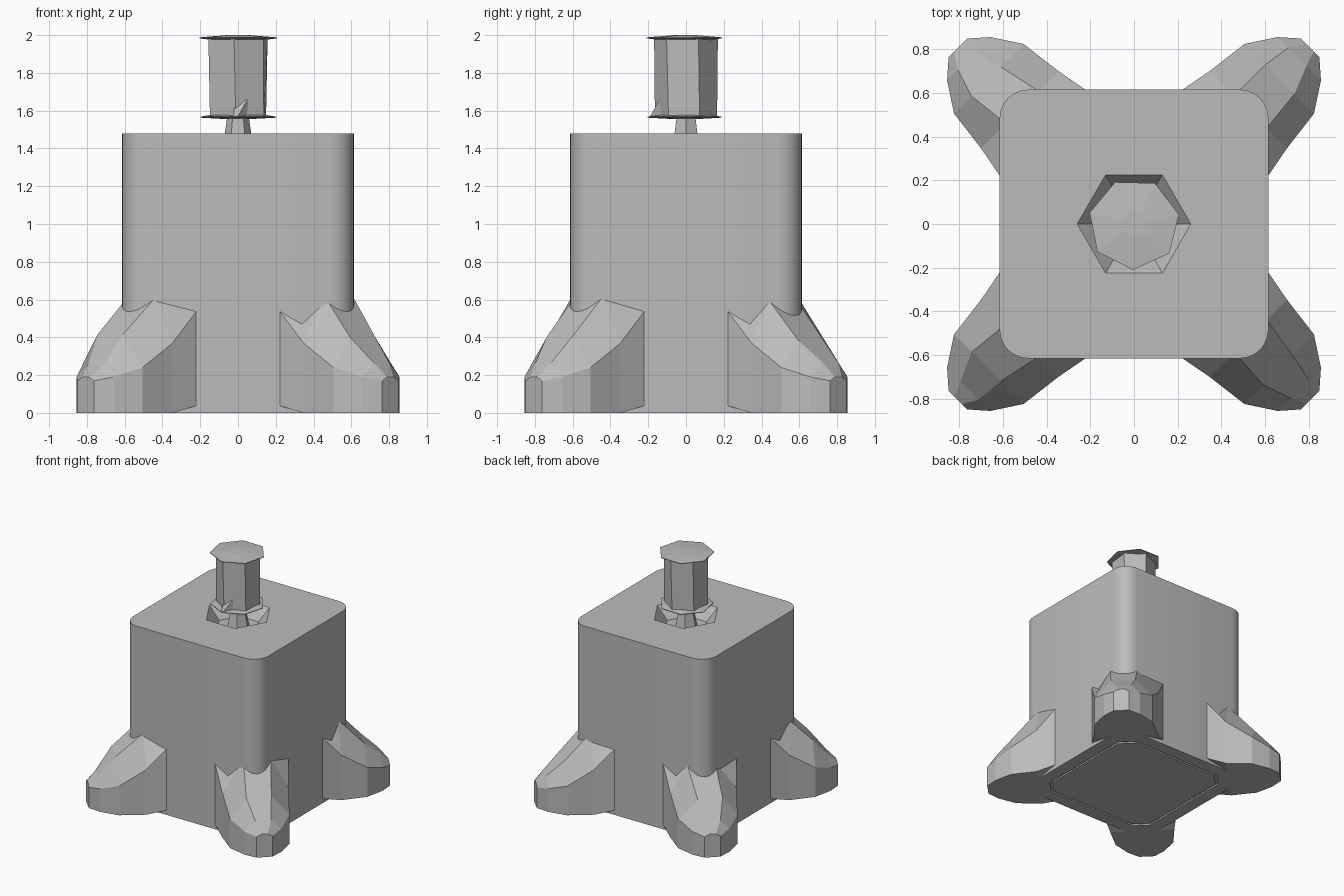
import bpy
import bmesh
import math
import random
from mathutils import Vector, Matrix

random.seed(4)
cube = bpy.data.objects.get("Cube")
if cube:
    bpy.data.objects.remove(cube)

grey = bpy.data.materials.new("plain_grey")
grey.use_nodes = True
grey.diffuse_color = (0.5, 0.5, 0.5, 1)
grey.node_tree.nodes["Principled BSDF"].inputs["Base Color"].default_value = (0.5, 0.5, 0.5, 1)


def finish(name, bm, smooth=False):
    bmesh.ops.recalc_face_normals(bm, faces=bm.faces)
    mesh = bpy.data.meshes.new(name)
    bm.to_mesh(mesh)
    bm.free()
    mesh.materials.append(grey)
    obj = bpy.data.objects.new(name, mesh)
    bpy.context.collection.objects.link(obj)
    if smooth:
        bpy.ops.object.select_all(action='DESELECT')
        obj.select_set(True)
        bpy.context.view_layer.objects.active = obj
        bpy.ops.object.shade_smooth_by_angle(angle=math.radians(30))
    return obj


def add_loop(bm, points):
    return [bm.verts.new(p) for p in points]


def bridge(bm, a, b):
    n = len(a)
    for i in range(n):
        j = (i + 1) % n
        bm.faces.new((a[i], a[j], b[j], b[i]))


def fill_between(bm, *loops):
    edges = []
    for loop in loops:
        for i, v in enumerate(loop):
            w = loop[(i + 1) % len(loop)]
            edges.append(bm.edges.get((v, w)) or bm.edges.new((v, w)))
    bmesh.ops.triangle_fill(bm, edges=edges, use_beauty=True, normal=(0, 0, 1))


def loft(name, sections):
    bm = bmesh.new()
    loops = [add_loop(bm, s) for s in sections]
    for a, b in zip(loops, loops[1:]):
        bridge(bm, a, b)
    bm.faces.new(loops[0])
    bm.faces.new(loops[-1])
    return finish(name, bm)


def ring(sides, radius, z, turn=0.0):
    return [(radius * math.cos(turn + math.tau * i / sides),
             radius * math.sin(turn + math.tau * i / sides), z) for i in range(sides)]


def rounded_square(half, radius, z, steps):
    pts = []
    for q in range(4):
        base = q * math.pi / 2
        c = Matrix.Rotation(base, 2) @ Vector((half - radius, half - radius))
        for i in range(steps + 1):
            a = base + math.pi / 2 * i / steps
            pts.append((c.x + radius * math.cos(a), c.y + radius * math.sin(a), z))
    return pts


# Block with a hexagonal socket in its top and a thin groove underneath
bm = bmesh.new()
bottom = add_loop(bm, rounded_square(0.615, 0.13, 0, 6))
top = add_loop(bm, rounded_square(0.615, 0.13, 1.48, 6))
bridge(bm, bottom, top)
rim = add_loop(bm, ring(6, 0.26, 1.48))
floor = add_loop(bm, ring(6, 0.17, 1.38))
bridge(bm, rim, floor)
bm.faces.new(floor)
fill_between(bm, top, rim)
groove = [add_loop(bm, rounded_square(h, 0.1, z, 1))
          for h, z in ((0.51, 0), (0.51, 0.012), (0.495, 0.012), (0.495, 0))]
for a, b in zip(groove, groove[1:]):
    bridge(bm, a, b)
bm.faces.new(groove[-1])
fill_between(bm, bottom, groove[0])
finish("block", bm, smooth=True)

# Faceted feet: distance out, half width, underside, shoulder and crest heights
FOOT = [(0.58, 0.28, 0.04, 0.55, 0.61),
        (0.74, 0.25, 0, 0.37, 0.60),
        (0.94, 0.225, 0, 0.24, 0.40),
        (1.07, 0.14, 0, 0.19, 0.25),
        (1.14, 0.06, 0, 0.17, 0.19)]
CORNERS = ["back_left", "back_right", "front_right", "front_left"]
for k, corner in enumerate(CORNERS):
    turn = Matrix.Rotation(math.pi / 4 + k * math.pi / 2, 3, 'Z')
    sections = []
    for i, (u, w, low, shoulder, crest) in enumerate(FOOT):
        wobble = 0.02 if 0 < i < 4 else 0
        crest += random.uniform(-wobble, wobble)
        side = random.uniform(-wobble, wobble)
        pts = [(u, -w, low), (u, w, low), (u, w, shoulder),
               (u, 0.42 * w + side, crest), (u, -0.42 * w + side, crest),
               (u, -w, shoulder)]
        sections.append([turn @ Vector(p) for p in pts])
    loft(corner + "_foot", sections)

# Neck rising from the socket to the knob
loft("neck", [ring(6, 0.09, 1.38), ring(6, 0.07, 1.48), ring(6, 0.055, 1.58)])

# Hexagonal knob between two thin flanges
loft("knob", [ring(6, 0.165, 1.57, 0.45), ring(6, 0.17, 1.98, 0.4)])
loft("upper_flange", [ring(7, 0.15, 1.975, 0.2), ring(7, 0.21, 1.983, 0.2),
                      ring(7, 0.21, 1.988, 0.2), ring(7, 0.06, 2.0, 0.2)])
loft("lower_flange", [ring(7, 0.06, 1.555, 0.2), ring(7, 0.205, 1.563, 0.2),
                      ring(7, 0.205, 1.568, 0.2), ring(7, 0.15, 1.578, 0.2)])

# Small fin at the front of the knob
loft("knob_fin", [[(-0.05, -0.12, 1.57), (-0.02, -0.19, 1.57), (-0.02, -0.14, 1.65)],
                  [(0.06, -0.12, 1.57), (0.0, -0.19, 1.57), (0.05, -0.14, 1.66)]])
